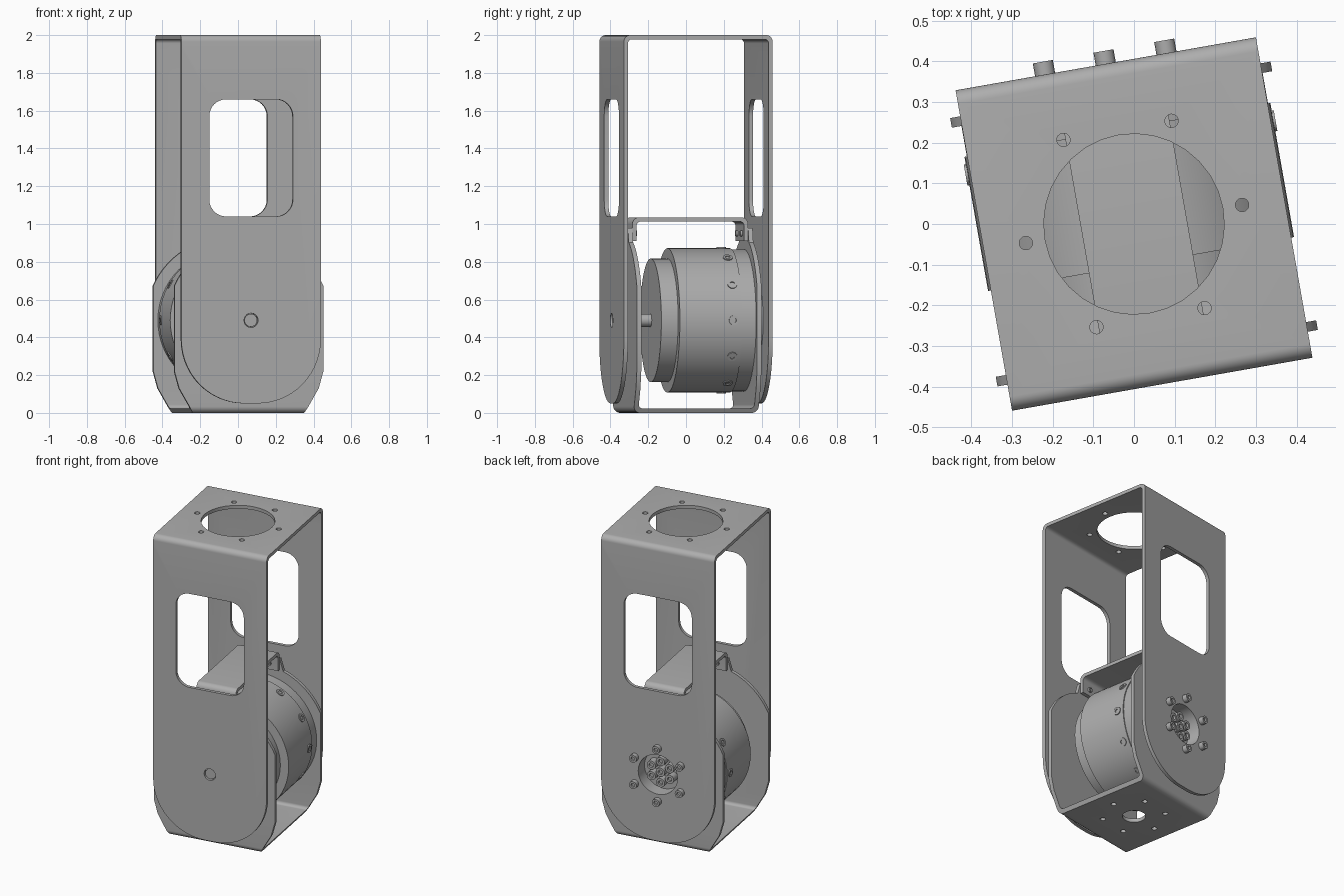
import bpy, bmesh, math
from mathutils import Vector, Matrix

cube = bpy.data.objects.get("Cube")
if cube:
    bpy.data.objects.remove(cube)

PIVOT = 0.49
TURN = Matrix.Rotation(math.radians(10), 4, 'Z')
parts = []

metal = bpy.data.materials.new("brushed_grey")
metal.use_nodes = True
metal.diffuse_color = (0.42, 0.42, 0.42, 1)
metal.node_tree.nodes["Principled BSDF"].inputs["Base Color"].default_value = (0.42, 0.42, 0.42, 1)


def finish(name, bm, keep=True):
    bmesh.ops.recalc_face_normals(bm, faces=bm.faces)
    mesh = bpy.data.meshes.new(name)
    bm.to_mesh(mesh)
    bm.free()
    mesh.materials.append(metal)
    obj = bpy.data.objects.new(name, mesh)
    bpy.context.collection.objects.link(obj)
    if keep:
        parts.append(obj)
    return obj


def rounded(corners, steps=8):
    """Polygon from (a, b, radius) corners with true arc fillets."""
    out, n = [], len(corners)
    for i, (a, b, r) in enumerate(corners):
        p = Vector((a, b))
        if r == 0:
            out.append(p)
            continue
        d1 = (Vector(corners[i - 1][:2]) - p).normalized()
        d2 = (Vector(corners[(i + 1) % n][:2]) - p).normalized()
        half = d1.angle(d2) / 2
        c = p + (d1 + d2).normalized() * r / math.sin(half)
        v1, v2 = (p + d * r / math.tan(half) - c for d in (d1, d2))
        th = math.pi - 2 * half
        for k in range(steps + 1):
            s = k / steps
            out.append(c + (v1 * math.sin((1 - s) * th) + v2 * math.sin(s * th)) / math.sin(th))
    return out


def prism(name, pts, axis, lo, hi, keep=True):
    """Extrude a 2D outline along x or y."""
    bm = bmesh.new()
    put = (lambda p, d: (d, p[0], p[1])) if axis == 'x' else (lambda p, d: (p[0], d, p[1]))
    a, b = ([bm.verts.new(put(p, d)) for p in pts] for d in (lo, hi))
    bm.faces.new(a)
    bm.faces.new(b)
    for i in range(len(pts)):
        bm.faces.new((a[i - 1], a[i], b[i], b[i - 1]))
    return finish(name, bm, keep)


def rod(name, start, end, r, seg=32, socket=False, keep=True):
    """Cylinder between two points, optionally with a recess in its end."""
    start, end = Vector(start), Vector(end)
    axis = end - start
    m = Matrix.Translation((start + end) / 2) @ axis.to_track_quat('Z', 'Y').to_matrix().to_4x4()
    bm = bmesh.new()
    bmesh.ops.create_cone(bm, cap_ends=True, segments=seg, radius1=r, radius2=r,
                          depth=axis.length, matrix=m)
    if socket:
        bm.normal_update()
        cap = max(bm.faces, key=lambda f: f.calc_center_median().dot(axis))
        bmesh.ops.inset_individual(bm, faces=[cap], thickness=r * 0.5)
        bmesh.ops.inset_individual(bm, faces=[cap], thickness=r * 0.03, depth=-r * 0.5)
    return finish(name, bm, keep)


def combine(obj, tool, operation='DIFFERENCE'):
    mod = obj.modifiers.new(operation.lower(), 'BOOLEAN')
    mod.operation, mod.solver, mod.object = operation, 'EXACT', tool
    bpy.context.view_layer.objects.active = obj
    bpy.ops.object.modifier_apply(modifier=mod.name)
    bpy.data.objects.remove(tool)


def ring(count, r, offset=0):
    for k in range(count):
        a = math.tau * k / count + offset
        yield r * math.cos(a), r * math.sin(a)


def drill(obj, start, end, r, seg=32):
    combine(obj, rod("cutter", start, end, r, seg, keep=False))


def channel(half, closed, opened, t, r):
    """U section in y and z, with its web at height closed."""
    s = t if opened > closed else -t
    return rounded([(-half, opened, 0), (-half, closed, r), (half, closed, r), (half, opened, 0),
                    (half - t, opened, 0), (half - t, closed + s, r - t * 0.6),
                    (-half + t, closed + s, r - t * 0.6), (-half + t, opened, 0)])


# Outer bracket: folded sheet, rounded at the bottom
outer = prism("outer_bracket", channel(0.40, 2.0, 0.0, 0.022, 0.035), 'x', -0.375, 0.375)
outline = rounded([(-0.375, 0.05, 0.34), (0.375, 0.05, 0.34), (0.375, 2.1, 0), (-0.375, 2.1, 0)], 14)
combine(outer, prism("outline", outline, 'y', -0.5, 0.5, False), 'INTERSECT')
window = rounded([(s * 0.225, z, 0.09) for s, z in ((-1, 1.04), (1, 1.04), (1, 1.66), (-1, 1.66))])
combine(outer, prism("window", window, 'y', -0.5, 0.5, False))
drill(outer, (0, 0, 1.9), (0, 0, 2.1), 0.222)
for x, y in ring(6, 0.27):
    drill(outer, (x, y, 1.9), (x, y, 2.1), 0.0165, 16)
drill(outer, (0, 0.35, PIVOT), (0, 0.45, PIVOT), 0.13)
drill(outer, (0, -0.45, PIVOT), (0, -0.35, PIVOT), 0.038, 20)

# Inner bracket: round cheeks with a tapered foot and a narrow neck
inner = prism("inner_bracket", channel(0.335, 0.0, 1.1, 0.024, 0.035), 'x', -0.5, 0.5)
R, W, NECK = 0.44, 0.40, 0.13
edge = math.acos(W / R)
arc = [edge + (math.pi - 2 * edge) * k / 32 for k in range(33)]
arc = [(R * math.cos(a), PIVOT + R * math.sin(a)) for a in arc]
cheek = [(-0.30, -0.05), (0.30, -0.05), (0.30, 0.0), (0.375, 0.13), (W, 0.22)]
cheek += [p for p in arc if p[0] > NECK] + [(NECK, 0.98), (-NECK, 0.98)]
cheek += [p for p in arc if p[0] < -NECK] + [(-W, 0.22), (-0.375, 0.13), (-0.30, 0.0)]
combine(inner, prism("outline", cheek, 'y', -0.5, 0.5, False), 'INTERSECT')
drill(inner, (0, 0, -0.1), (0, 0, 0.1), 0.07)
for x, y in ring(6, 0.19):
    drill(inner, (x, y, -0.1), (x, y, 0.1), 0.0165, 16)
drill(inner, (0, 0.25, PIVOT), (0, 0.4, PIVOT), 0.13)

# Bridge strap over the actuator, with its fixing screws
prism("bridge_strap", channel(0.311, 1.035, 0.91, 0.022, 0.035), 'x', -NECK, NECK)
for side in (-1, 1):
    for x in (-0.07, 0.07):
        rod("strap_screw", (x, side * 0.292, 0.95), (x, side * 0.278, 0.95), 0.016, 12, True)

# Actuator: body, rear collar, output end and bearing parts
rod("actuator_body", (0, -0.10, PIVOT), (0, 0.235, PIVOT), 0.382, 64)
rod("actuator_flange", (0, 0.235, PIVOT), (0, 0.311, PIVOT), 0.376, 64)
rod("actuator_collar", (0, -0.19, PIVOT), (0, -0.09, PIVOT), 0.327, 64)
rod("pivot_pin", (0, -0.39, PIVOT), (0, -0.18, PIVOT), 0.034, 20)
rod("front_spacer", (0, -0.379, PIVOT), (0, -0.33, PIVOT), 0.09, 32)
spacer = rod("back_spacer", (0, 0.33, PIVOT), (0, 0.379, PIVOT), 0.21, 48)
drill(spacer, (0, 0.3, PIVOT), (0, 0.4, PIVOT), 0.13)

# Screws around the actuator body
for x, z in ring(12, 1):
    d = Vector((x, 0, z))
    base = Vector((0, 0.19, PIVOT))
    rod("body_screw", base + d * 0.37, base + d * 0.387, 0.026, 16, True)

# Screws on the output side
for x, z in ring(6, 0.175, math.pi / 6):
    rod("plate_screw", (x, 0.39, PIVOT + z), (x, 0.432, PIVOT + z), 0.025, 16, True)
for x, z in list(ring(6, 0.07, math.pi / 6)) + [(0, 0)]:
    rod("hub_screw", (x, 0.30, PIVOT + z), (x, 0.365, PIVOT + z), 0.029, 16, True)

# Turn the whole assembly and smooth the curved faces
for obj in parts:
    obj.data.transform(TURN)
    bpy.ops.object.select_all(action='DESELECT')
    obj.select_set(True)
    bpy.context.view_layer.objects.active = obj
    bpy.ops.object.shade_smooth_by_angle(angle=math.radians(30))
